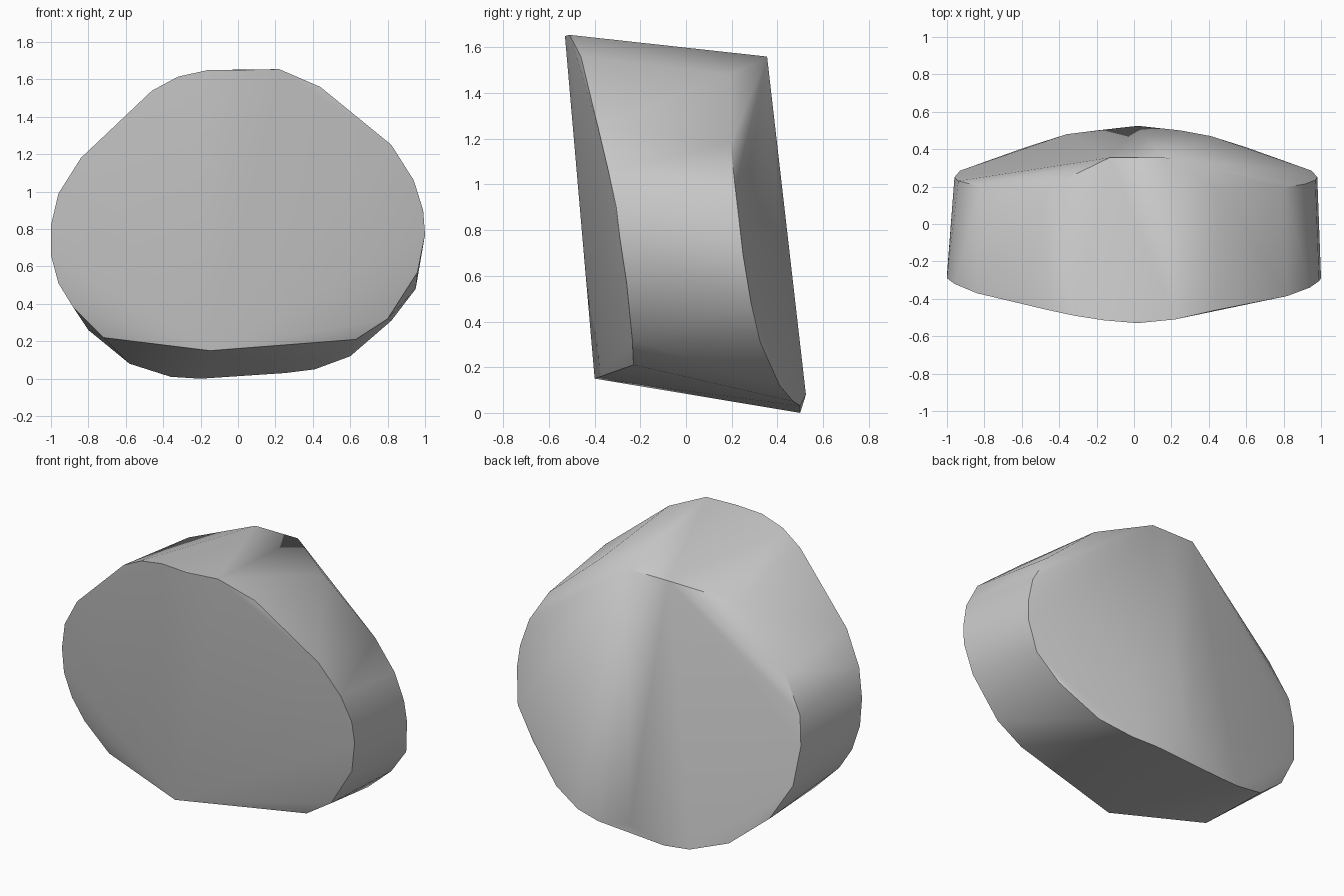
import bpy
import bmesh
import math

default_cube = bpy.data.objects.get("Cube")
if default_cube:
    bpy.data.objects.remove(default_cube, do_unlink=True)


def make_material(name, colour):
    material = bpy.data.materials.new(name)
    material.use_nodes = True
    material.diffuse_color = colour
    shader = next(node for node in material.node_tree.nodes
                  if node.type == "BSDF_PRINCIPLED")
    shader.inputs["Base Color"].default_value = colour
    return material


def make_hull(name, points, material):
    """Wrap the points in a convex skin and return it as an object."""
    mesh = bpy.data.meshes.new(name)
    bm = bmesh.new()
    for point in points:
        bm.verts.new(point)
    hull = bmesh.ops.convex_hull(bm, input=bm.verts)
    unused = {item for item in hull["geom_interior"] + hull["geom_unused"]
              if isinstance(item, bmesh.types.BMVert)}
    bmesh.ops.delete(bm, geom=list(unused), context="VERTS")
    bmesh.ops.recalc_face_normals(bm, faces=bm.faces)
    bm.to_mesh(mesh)
    bm.free()
    mesh.materials.append(material)
    obj = bpy.data.objects.new(name, mesh)
    bpy.context.collection.objects.link(obj)
    return obj


# Rim of the bowed front face, clockwise from the top
front_rim = [
    (.22, -.51, 1.655), (.44, -.46, 1.56), (.82, -.385, 1.25),
    (.94, -.34, 1.06), (.99, -.305, .9), (1, -.29, .77), (.96, -.26, .57),
    (.8, -.235, .32), (.63, -.23, .21), (-.15, -.4, .15), (-.72, -.23, .22),
    (-.88, -.24, .38), (-.96, -.25, .51), (-1, -.27, .66), (-1, -.29, .82),
    (-.96, -.32, .99), (-.84, -.37, 1.18), (-.46, -.46, 1.54),
    (-.32, -.49, 1.615), (-.16, -.515, 1.65), (.02, -.53, 1.65),
]

# Rim of the bowed back face, clockwise from the top
back_rim = [
    (.16, .355, 1.56), (.45, .19, 1.48), (.8, .195, 1.18), (.92, .215, .99),
    (.97, .235, .82), (.98, .25, .69), (.95, .285, .48), (.82, .325, .31),
    (.6, .41, .12), (.41, .47, .05), (.25, .5, .03), (.02, .525, .08),
    (-.2, .5, 0), (-.36, .48, .01), (-.58, .41, .08), (-.8, .33, .26),
    (-.93, .285, .48), (-.96, .25, .72), (-.94, .23, .9), (-.82, .2, 1.11),
    (-.47, .19, 1.46), (-.13, .355, 1.56),
]

stone_grey = make_material("stone grey", (.6, .6, .6, 1))
body = make_hull("rounded_block", front_rim + back_rim, stone_grey)

# Soft faces with a crisp edge around both ends
bpy.ops.object.select_all(action="DESELECT")
body.select_set(True)
bpy.context.view_layer.objects.active = body
bpy.ops.object.shade_smooth_by_angle(angle=math.radians(40))
